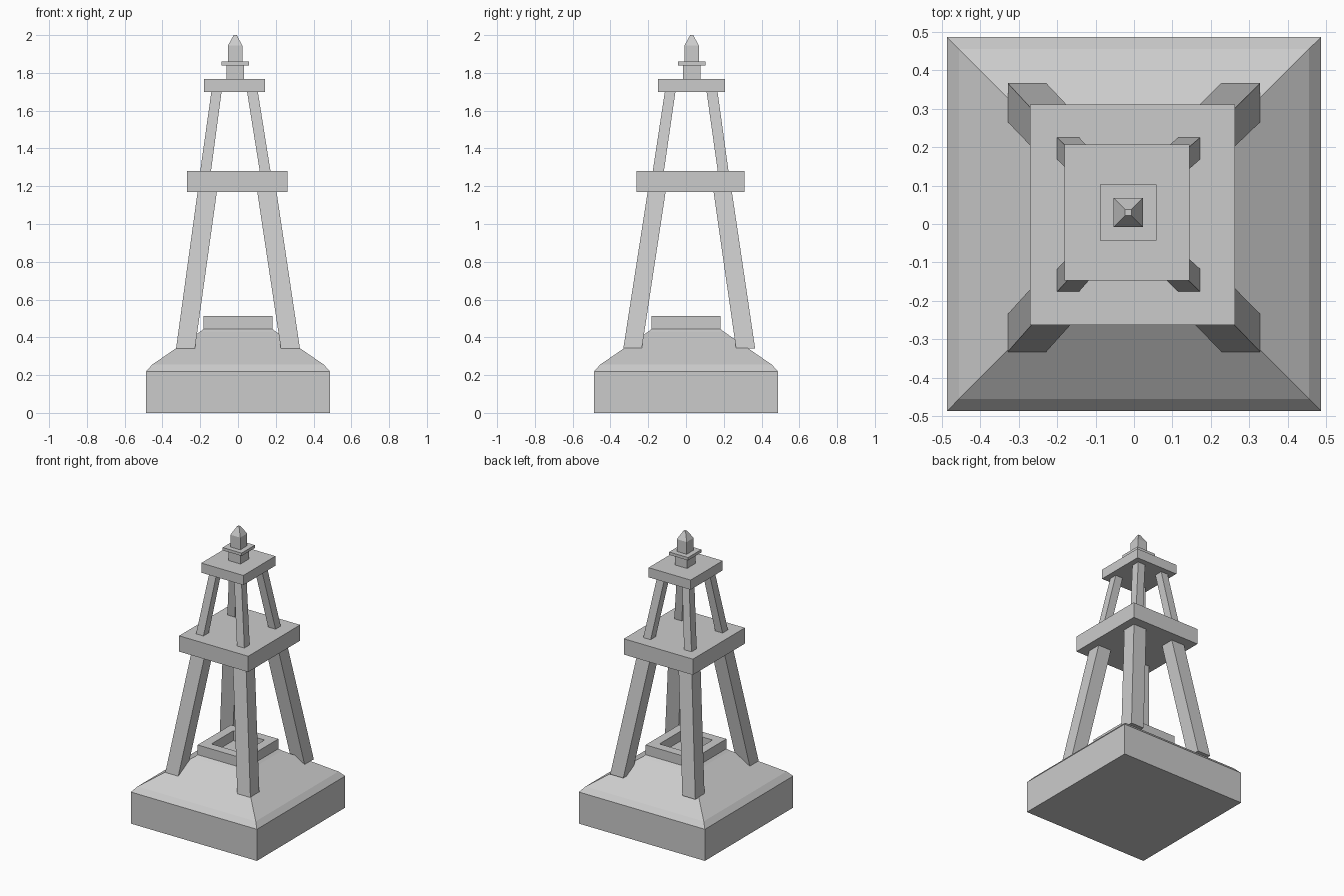
import bpy, bmesh

if "Cube" in bpy.data.objects:
    bpy.data.objects.remove(bpy.data.objects["Cube"])


def loft(name, sections):
    """Closed solid through stacked rectangles (z, x0, x1, y0, y1)."""
    bm = bmesh.new()
    rings = [[bm.verts.new((x, y, z)) for x, y in ((x0, y0), (x1, y0), (x1, y1), (x0, y1))]
             for z, x0, x1, y0, y1 in sections]
    bm.faces.new(rings[0][::-1])
    bm.faces.new(rings[-1])
    for a, b in zip(rings, rings[1:]):
        for i in range(4):
            j = (i + 1) % 4
            bm.faces.new((a[i], a[j], b[j], b[i]))
    me = bpy.data.meshes.new(name)
    bm.to_mesh(me)
    bm.free()
    ob = bpy.data.objects.new(name, me)
    bpy.context.collection.objects.link(ob)
    return ob


def square(z, half, cx=0.0, cy=0.0):
    return (z, cx - half, cx + half, cy - half, cy + half)


# Plinth with sloping hipped top
loft("base_block", [square(0, .486), square(.22, .486)])
loft("hipped_base_top", [square(.22, .486), square(.255, .455), square(.43, .2), square(.445, .182)])

# Square kerb ring with open middle
bm = bmesh.new()
loops = [[bm.verts.new((sx * h, sy * h, z)) for sx, sy in ((-1, -1), (1, -1), (1, 1), (-1, 1))]
         for h, z in ((.183, .445), (.183, .513), (.12, .513), (.12, .445))]
for k in range(4):
    a, b = loops[k], loops[(k + 1) % 4]
    for i in range(4):
        j = (i + 1) % 4
        bm.faces.new((a[i], a[j], b[j], b[i]))
me = bpy.data.meshes.new("kerb_ring")
bm.to_mesh(me)
bm.free()
bpy.context.collection.objects.link(bpy.data.objects.new("kerb_ring", me))

# Platforms
loft("middle_platform", [(z, -.27, .262, -.262, .31) for z in (1.17, 1.28)])
loft("top_platform", [(z, -.18, .144, -.147, .206) for z in (1.70, 1.767)])

# Leaning legs: (low, high) span per side at foot and head
lower = {"x": {"left": ((-.328, -.228), (-.214, -.112)), "right": ((.227, .328), (.102, .204))},
         "y": {"front": ((-.332, -.234), (-.203, -.108)), "back": ((.265, .366), (.146, .243))}}
upper = {"x": {"left": ((-.2, -.143), (-.141, -.087)), "right": ((.115, .172), (.048, .105))},
         "y": {"front": ((-.176, -.117), (-.112, -.056)), "back": ((.168, .225), (.109, .167))}}
for tier, spans, z0, z1 in (("lower", lower, .34, 1.17), ("upper", upper, 1.28, 1.70)):
    for side, (xf, xh) in spans["x"].items():
        for end, (yf, yh) in spans["y"].items():
            loft(f"{tier}_leg_{end}_{side}", [(z0, *xf, *yf), (z1, *xh, *yh)])

# Finial stack
C = (-.015, .03)
loft("finial_neck", [square(1.767, .047, *C), square(1.84, .047, *C)])
loft("finial_plate", [square(1.84, .073, *C), square(1.86, .073, *C)])
loft("finial_spike", [square(1.86, .038, *C), square(1.945, .038, *C), square(2.0, .008, *C)])
